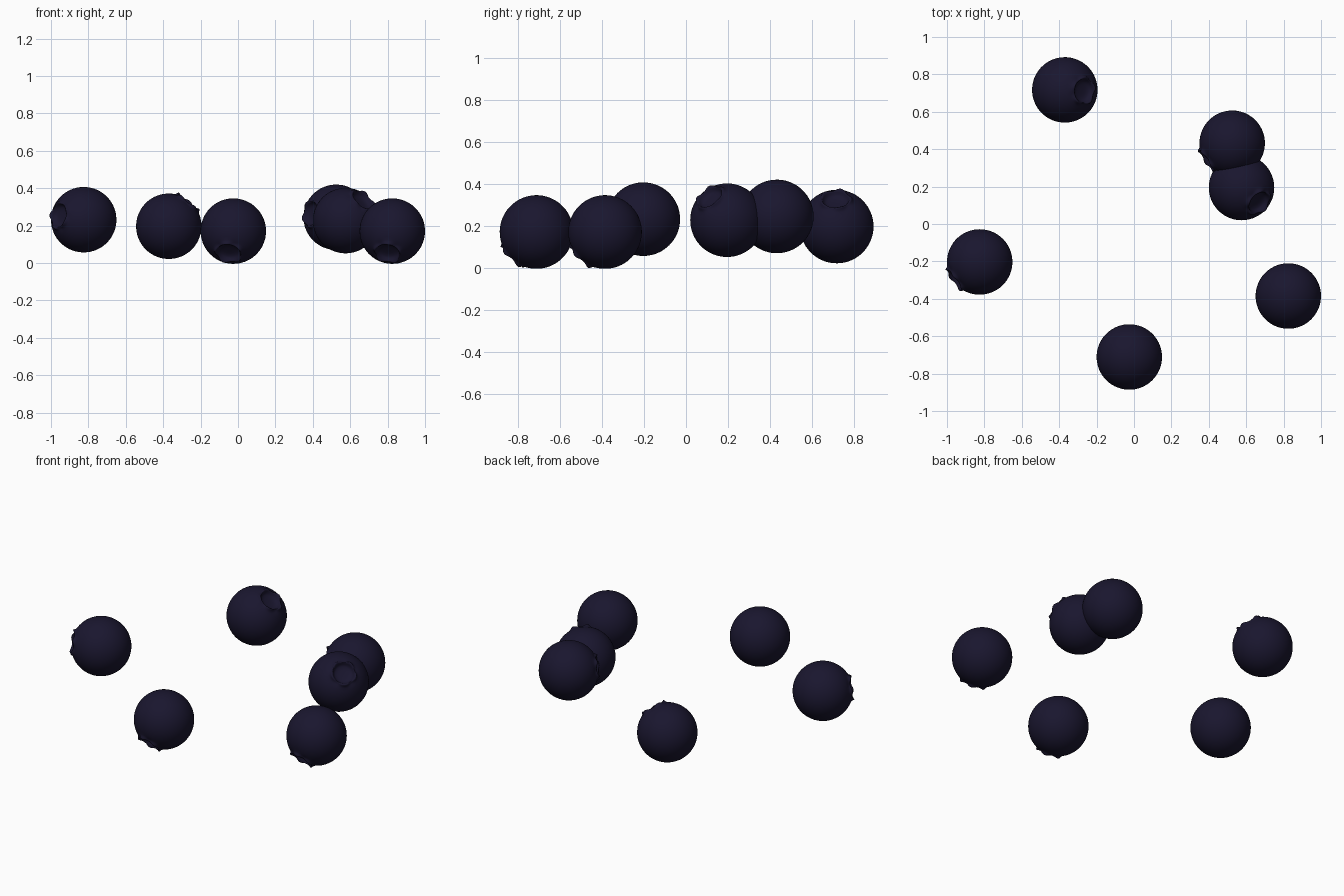
import bpy, bmesh, math
from mathutils import Vector

if "Cube" in bpy.data.objects:
    bpy.data.objects.remove(bpy.data.objects["Cube"])

skin = bpy.data.materials.new("berry_skin")
skin.diffuse_color = (0.010, 0.008, 0.028, 1)
skin.use_nodes = True
skin.node_tree.nodes["Principled BSDF"].inputs["Base Color"].default_value = skin.diffuse_color

R = 0.175
SEG = 60

# half profile (radius, height): round body, raised crown lip, hollow crown
body = [(R * math.sin(a), -R * math.cos(a))
        for a in (math.radians(d) for d in range(6, 151, 6))]
crown = [(0.079, 0.157), (0.075, 0.163), (0.071, 0.168), (0.066, 0.168),
         (0.061, 0.160), (0.056, 0.149), (0.046, 0.142), (0.030, 0.139), (0.014, 0.138)]
LIP = {1: 0.4, 2: 0.9, 3: 1.0, 4: 0.5}     # how strongly each crown ring is lobed


def berry(name, center, axis, turn):
    bm = bmesh.new()
    rings = []
    for i, (r, z) in enumerate(body + crown):
        k = LIP.get(i - len(body) + 1, 0)
        ring = []
        for s in range(SEG):
            a = 2 * math.pi * s / SEG
            lobe = k * math.cos(5 * a + turn)   # five blunt sepals
            rr = r + 0.003 * lobe
            ring.append(bm.verts.new((rr * math.cos(a), rr * math.sin(a), z + 0.006 * lobe)))
        rings.append(ring)
    for lo, hi in zip(rings, rings[1:]):
        for s in range(SEG):
            t = (s + 1) % SEG
            bm.faces.new((lo[s], lo[t], hi[t], hi[s]))
    # close bottom pole and crown floor
    for ring, z, flip in ((rings[0], -R, True), (rings[-1], 0.138, False)):
        pole = bm.verts.new((0, 0, z))
        for s in range(SEG):
            a, b = ring[s], ring[(s + 1) % SEG]
            bm.faces.new((b, a, pole) if flip else (a, b, pole))
    for f in bm.faces:
        f.smooth = True
    me = bpy.data.meshes.new(name)
    bm.to_mesh(me)
    bm.free()
    me.materials.append(skin)
    ob = bpy.data.objects.new(name, me)
    ob.location = center
    ob.rotation_mode = 'QUATERNION'
    ob.rotation_quaternion = Vector(axis).to_track_quat('Z', 'Y')
    bpy.context.collection.objects.link(ob)


# centre and crown direction of every berry
berries = [
    ((-0.370, 0.717, 0.197), (0.62, -0.03, 0.78)),
    ((0.525, 0.432, 0.245), (-0.82, -0.56, 0.12)),
    ((0.575, 0.195, 0.227), (0.55, -0.48, 0.65)),
    ((-0.825, -0.203, 0.232), (-0.80, -0.58, 0.14)),
    ((-0.025, -0.711, 0.171), (-0.15, -0.68, -0.70)),
    ((0.825, -0.385, 0.171), (-0.15, -0.68, -0.70)),
]
for i, (c, d) in enumerate(berries):
    berry(f"berry_{i + 1}", c, d, i * 1.1)
